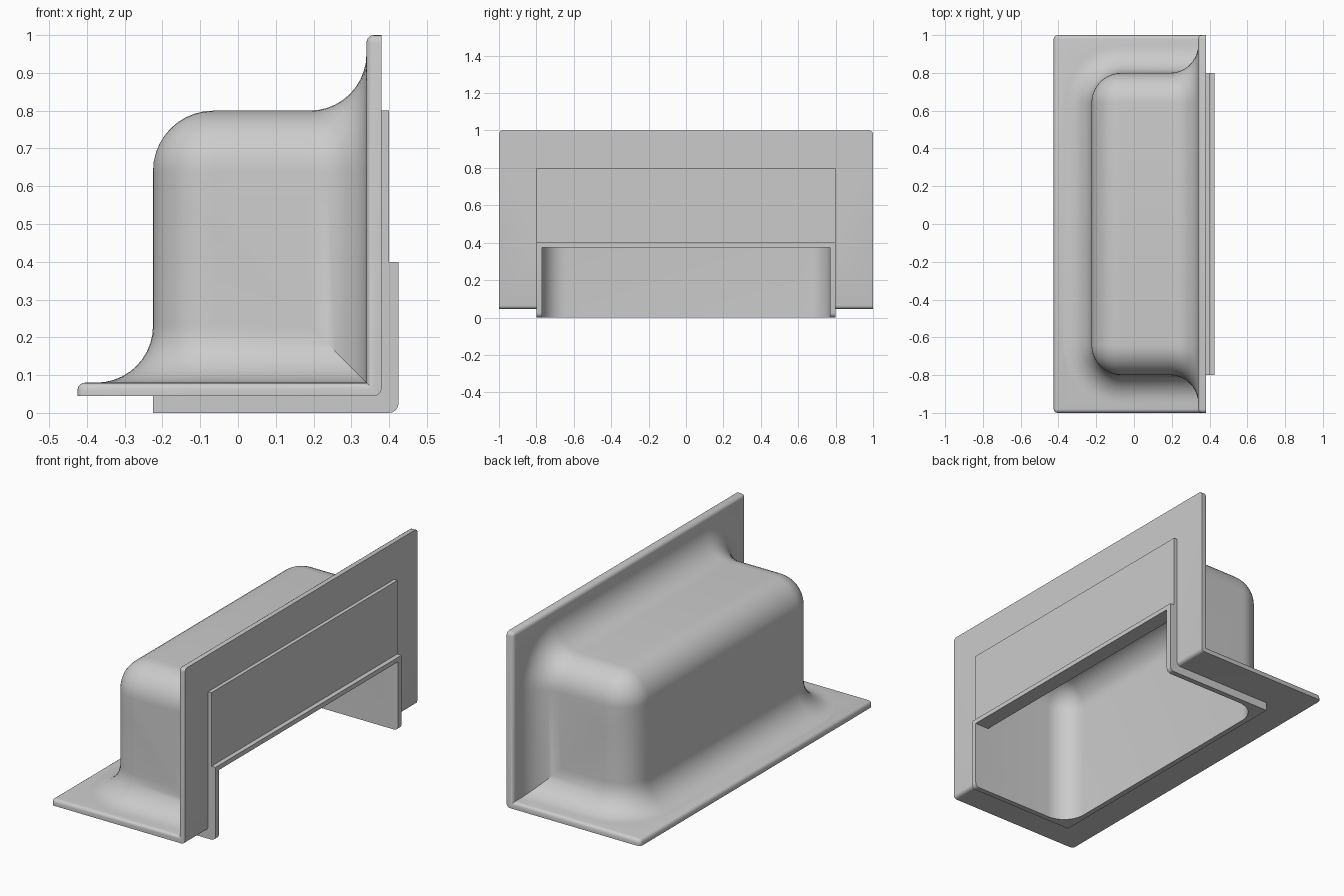
import bpy, bmesh, math
from mathutils import Vector

if "Cube" in bpy.data.objects:
    bpy.data.objects.remove(bpy.data.objects["Cube"])

grey = bpy.data.materials.new("plain_grey")
grey.diffuse_color = (0.6, 0.6, 0.6, 1)
grey.use_nodes = True
grey.node_tree.nodes["Principled BSDF"].inputs["Base Color"].default_value = grey.diffuse_color
PX, PZ = 0.34, 0.08          # inner faces of the side and bottom flanges
N = 10                       # segments per quarter round


def finish(name, bm):
    me = bpy.data.meshes.new(name)
    bm.to_mesh(me)
    bm.free()
    ob = bpy.data.objects.new(name, me)
    bpy.context.collection.objects.link(ob)
    me.materials.append(grey)
    return ob


def smooth(ob):
    bpy.ops.object.select_all(action='DESELECT')
    ob.select_set(True)
    bpy.context.view_layer.objects.active = ob
    bpy.ops.object.shade_smooth_by_angle(angle=math.radians(30))


def prism(pts, half):
    """Extrude an x-z outline along y."""
    bm = bmesh.new()
    f = bm.faces.new([bm.verts.new((x, -half, z)) for x, z in pts])
    ext = bmesh.ops.extrude_face_region(bm, geom=[f])['geom']
    vs = [v for v in ext if isinstance(v, bmesh.types.BMVert)]
    bmesh.ops.translate(bm, vec=(0, 2 * half, 0), verts=vs)
    bmesh.ops.recalc_face_normals(bm, faces=bm.faces)
    return bm


def bevel(bm, test, r, seg):
    es = [e for e in bm.edges if test(e.verts[0].co, e.verts[1].co)]
    bmesh.ops.bevel(bm, geom=es, offset=r, segments=seg, profile=0.5, affect='EDGES')


def cup(bm, W, H, Y, r, flare, swap):
    """Half rounded box; p, q are distances from the two flanges."""
    levels = []
    quarter = [math.pi / 2 * i / N for i in range(N + 1)]
    if flare:
        levels += [(flare * (1 - math.cos(t)), flare * (1 - math.sin(t))) for t in quarter]
    else:
        levels.append((-0.03, 0))
    levels += [(H - r + r * math.sin(t), r * (math.cos(t) - 1)) for t in quarter]
    rings = []
    for q, d in levels:
        pts = [(0, -Y - d)]
        for s, ts in ((-1, quarter[::-1]), (1, quarter)):
            pts += [(W - r + (r + d) * math.cos(t), s * (Y - r + (r + d) * math.sin(t))) for t in ts]
        pts.append((0, Y + d))
        rings.append([bm.verts.new((p, y, q)) for p, y in pts])
    for a, b in zip(rings, rings[1:]):
        for i in range(len(a) - 1):
            bm.faces.new((a[i], a[i + 1], b[i + 1], b[i]))
    bm.faces.new(rings[-1])
    bmesh.ops.remove_doubles(bm, verts=bm.verts, dist=1e-5)
    if flare:    # mitre against the matching half
        bmesh.ops.bisect_plane(bm, geom=bm.verts[:] + bm.edges[:] + bm.faces[:],
                               plane_co=(0, 0, 0), plane_no=(-1, 0, 1), clear_outer=True)
    for v in bm.verts:
        p, y, q = v.co
        v.co = (PX - q, y, PZ + p) if swap else (PX - p, y, PZ + q)


def orient(bm, sign):
    bmesh.ops.recalc_face_normals(bm, faces=bm.faces)
    if sign * sum(f.normal.y * f.calc_center_median().y * f.calc_area() for f in bm.faces) < 0:
        bmesh.ops.reverse_faces(bm, faces=bm.faces)


# Outer cup: two mitred halves, each flaring into its own flange
halves = []
for W, H, swap in ((0.565, 0.72, False), (0.72, 0.565, True)):
    part = bmesh.new()
    cup(part, W, H, 0.8, 0.16, 0.15, swap)
    me = bpy.data.meshes.new("half")
    part.to_mesh(me)
    part.free()
    halves.append(me)
bm = bmesh.new()
for me in halves:
    bm.from_mesh(me)
    bpy.data.meshes.remove(me)
bmesh.ops.remove_doubles(bm, verts=bm.verts, dist=1e-4)
orient(bm, 1)
smooth(finish("outer_cup", bm))

# Inner lining of the cup
bm = bmesh.new()
cup(bm, 0.535, 0.69, 0.77, 0.13, 0, False)
orient(bm, -1)
smooth(finish("inner_lining", bm))

# Cutter for the opening through bottom and side
bm = prism([(-0.195, -0.1), (0.6, -0.1), (0.6, 0.375), (-0.195, 0.375)], 0.77)
bevel(bm, lambda a, b: a.x < 0 and b.x < 0 and abs(a.z - b.z) > 0.1, 0.13, N)
cutter = finish("opening_cutter", bm)
cutter.hide_render = True

# Angled flange with softened rims
bm = prism([(-0.425, 0.045), (0.38, 0.045), (0.38, 1), (PX, 1), (PX, PZ), (-0.425, PZ)], 1)


def rim(a, b):
    m, along_y = (a + b) / 2, abs(a.y - b.y) > 0.1
    if along_y:
        return ((m.x > 0.37 and m.z < 0.05) or (m.x < -0.4 and m.z > 0.07)
                or (m.z > 0.99 and m.x < 0.35))
    inner = (abs(a.z - PZ) < 1e-4 and abs(b.z - PZ) < 1e-4) or \
            (abs(a.x - PX) < 1e-4 and abs(b.x - PX) < 1e-4)
    corner = (a.x < -0.4 and b.x < -0.4) or (a.z > 0.99 and b.z > 0.99)
    return inner or corner


bevel(bm, rim, 0.02, 4)
flange = finish("flange", bm)

# Stepped backing panel and lip around the opening
bm = prism([(-0.225, 0), (0.425, 0), (0.425, 0.4), (0.4, 0.4), (0.4, 0.8),
            (0.36, 0.8), (0.36, 0.06), (-0.225, 0.06)], 0.8)
bevel(bm, lambda a, b: min(a.x, b.x) > 0.42 and max(a.z, b.z) < 0.01, 0.025, 4)
panel = finish("panel_and_lip", bm)

for ob in (flange, panel):
    mod = ob.modifiers.new("opening", 'BOOLEAN')
    mod.operation, mod.solver, mod.object = 'DIFFERENCE', 'EXACT', cutter
    bpy.context.view_layer.objects.active = ob
    bpy.ops.object.modifier_apply(modifier=mod.name)
    smooth(ob)
bpy.data.objects.remove(cutter)
